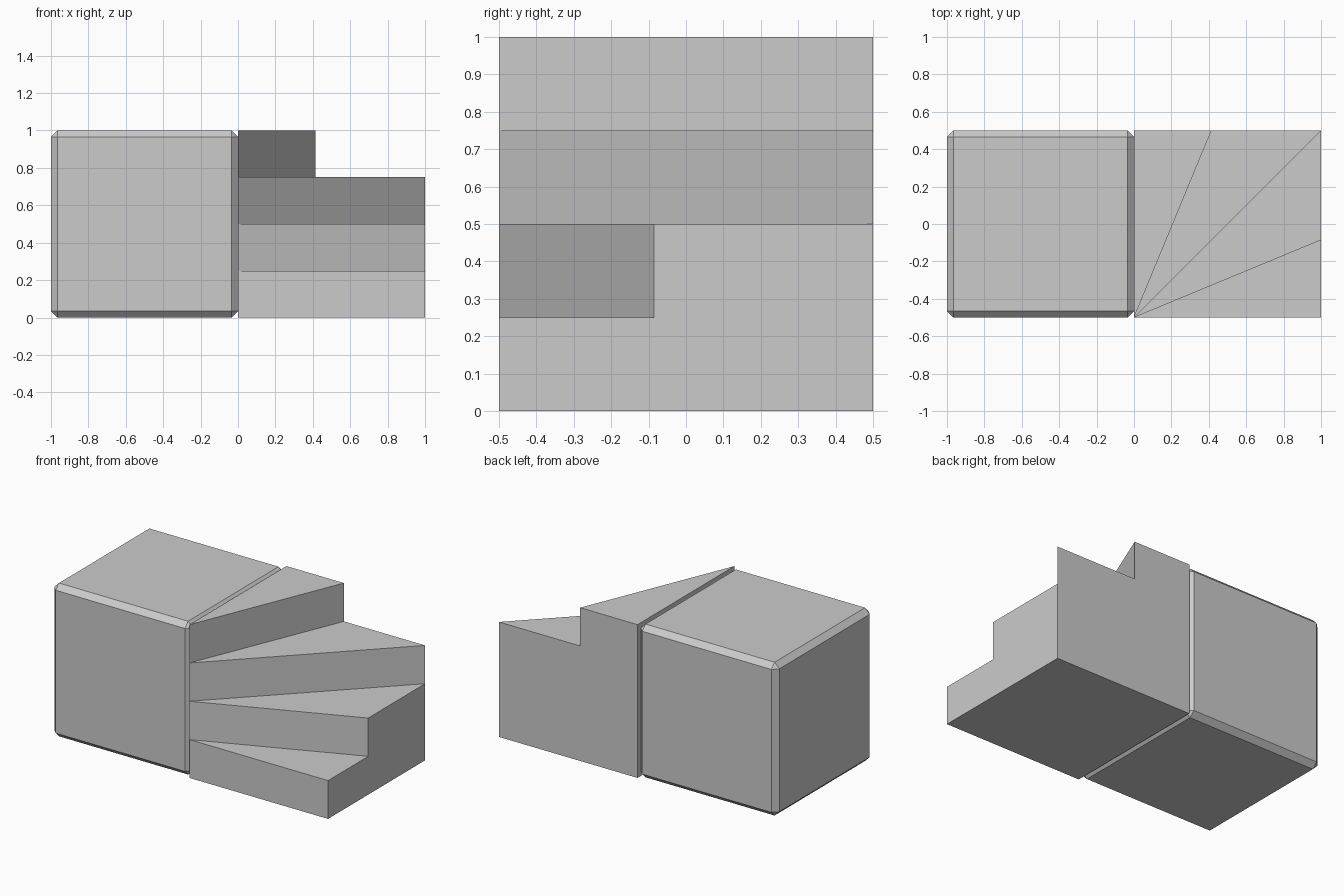
import bpy, bmesh, math

if "Cube" in bpy.data.objects:
    bpy.data.objects.remove(bpy.data.objects["Cube"])


def make_object(name, bm):
    bmesh.ops.recalc_face_normals(bm, faces=bm.faces[:])
    mesh = bpy.data.meshes.new(name)
    bm.to_mesh(mesh)
    bm.free()
    obj = bpy.data.objects.new(name, mesh)
    bpy.context.collection.objects.link(obj)
    return obj


# Chamfered cube
bm = bmesh.new()
bmesh.ops.create_cube(bm, size=1)
bmesh.ops.translate(bm, verts=bm.verts[:], vec=(-0.5, 0, 0.5))
block = make_object("chamfered_block", bm)
bevel = block.modifiers.new("chamfer", 'BEVEL')
bevel.width = 0.034
bevel.segments = 1

# Quarter-turn stair winding around the front left corner
STEPS = 4
RISE = 1 / STEPS
t = math.tan(math.pi / 8)
pivot = (0, -0.5)
rim = [(1, -0.5), (1, t - 0.5), (1, 0.5), (t, 0.5), (0, 0.5)]

bm = bmesh.new()


def face(*points):
    bm.faces.new([bm.verts.new((p[0], p[1], level * RISE)) for p, level in points])


for i in range(STEPS):
    a, b, top = rim[i], rim[i + 1], i + 1
    face((pivot, top), (a, top), (b, top))                    # tread
    face((pivot, i), (a, i), (a, top), (pivot, top))          # riser
    side = [(a, 0), (b, 0), (b, top), (a, top)]               # outer wall
    if i:
        side.append((a, i))
    face(*side)

# Wall beside the block and underside
face((rim[-1], 0), (rim[-1], STEPS), *[(pivot, k) for k in range(STEPS, -1, -1)])
face((pivot, 0), *[(p, 0) for p in rim])

bmesh.ops.remove_doubles(bm, verts=bm.verts[:], dist=1e-5)
make_object("winder_stairs", bm)
